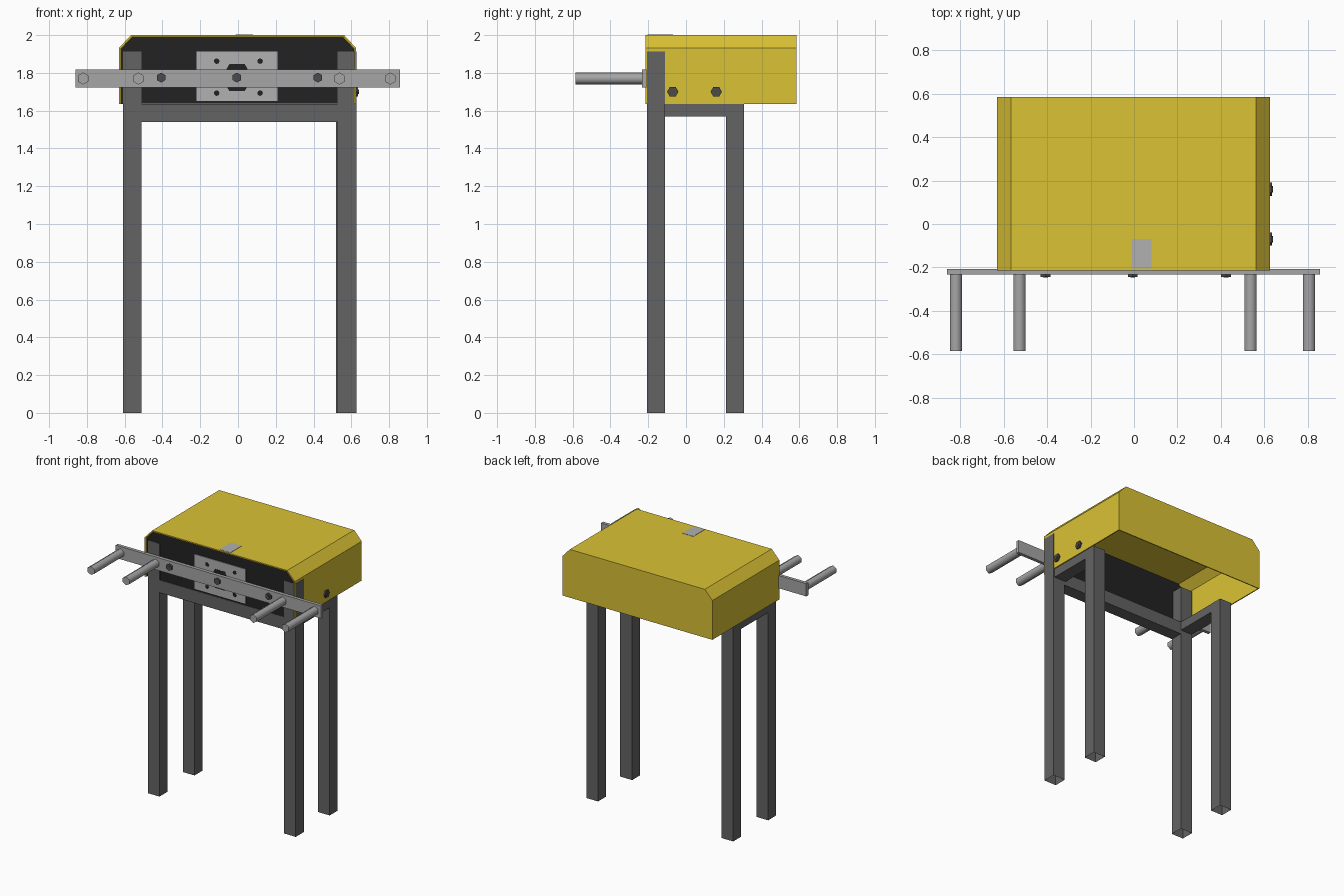
import bpy, bmesh, math
from mathutils import Matrix, Vector

if "Cube" in bpy.data.objects:
    bpy.data.objects.remove(bpy.data.objects["Cube"])


def material(name, r, g, b):
    m = bpy.data.materials.new(name)
    m.diffuse_color = (r, g, b, 1)
    m.use_nodes = True
    m.node_tree.nodes["Principled BSDF"].inputs["Base Color"].default_value = m.diffuse_color
    return m


YELLOW = material("yellow paint", 0.70, 0.54, 0.035)
FRAME = material("dark grey steel", 0.125, 0.125, 0.128)
BLACK = material("black panel", 0.016, 0.016, 0.017)
SILVER = material("silver steel", 0.38, 0.38, 0.38)
PLATE = material("light grey plate", 0.44, 0.44, 0.44)
BOLT = material("bolt steel", 0.07, 0.07, 0.07)


def finish(bm, name, mat):
    me = bpy.data.meshes.new(name)
    bm.to_mesh(me)
    bm.free()
    me.materials.append(mat)
    ob = bpy.data.objects.new(name, me)
    bpy.context.collection.objects.link(ob)
    return ob


def box(name, x, y, z, mat, open_bottom=False):
    """Box from (min, max) ranges on each axis."""
    bm = bmesh.new()
    bmesh.ops.create_cube(bm, size=1)
    for v in bm.verts:
        v.co = Vector([r[0] if c < 0 else r[1] for c, r in zip(v.co, (x, y, z))])
    if open_bottom:
        low = [f for f in bm.faces if f.normal.z < -0.9]
        bmesh.ops.delete(bm, geom=low, context='FACES_ONLY')
    return finish(bm, name, mat)


def rod(name, centre, axis, radius, length, mat, sides=6, turn=0.0, smooth=False):
    """Prism along the given axis, centred on a point."""
    bm = bmesh.new()
    bmesh.ops.create_cone(bm, cap_ends=True, segments=sides, radius1=radius,
                          radius2=radius, depth=length)
    tilt = Matrix.Rotation(math.pi / 2, 4, 'X' if axis == 'Y' else 'Y')
    bmesh.ops.transform(bm, verts=bm.verts,
                        matrix=Matrix.Translation(centre) @ tilt @ Matrix.Rotation(turn, 4, 'Z'))
    if smooth:
        for f in bm.faces:
            f.smooth = len(f.verts) == 4
        for e in bm.edges:
            e.smooth = all(f.smooth for f in e.link_faces)
    return finish(bm, name, mat)


def hood():
    """Chamfered shell, open at the front and underneath."""
    x0, x1, y0, y1 = -0.63, 0.625, -0.215, 0.585
    prof = [(x0, 1.635), (x0, 1.932), (x0 + 0.063, 2.0),
            (x1 - 0.063, 2.0), (x1, 1.932), (x1, 1.635)]
    bm = bmesh.new()
    front = [bm.verts.new((x, y0, z)) for x, z in prof]
    back = [bm.verts.new((x, y1, z)) for x, z in prof]
    for i in range(5):
        bm.faces.new((front[i], back[i], back[i + 1], front[i + 1]))
    bm.faces.new(back[::-1])
    bm.normal_update()
    # top face must look upwards
    if max(bm.faces, key=lambda f: abs(f.normal.z)).normal.z < 0:
        bmesh.ops.reverse_faces(bm, faces=bm.faces)
    # back face must look backwards
    for f in list(bm.faces):
        f.normal_update()
        if f.normal.y < -0.9:
            f.normal_flip()
    ob = finish(bm, "hood", YELLOW)
    mod = ob.modifiers.new("thickness", 'SOLIDIFY')
    mod.thickness = 0.01
    mod.offset = -1


def front_panel():
    """Chamfered black panel filling the front of the hood."""
    prof = [(-0.619, 1.637), (-0.619, 1.928), (-0.562, 1.989),
            (0.557, 1.989), (0.614, 1.928), (0.614, 1.637)]
    bm = bmesh.new()
    face = bm.faces.new([bm.verts.new((x, -0.203, z)) for x, z in prof])
    ext = bmesh.ops.extrude_face_region(bm, geom=[face])
    bmesh.ops.translate(bm, vec=(0, 0.01, 0),
                        verts=[g for g in ext['geom'] if isinstance(g, bmesh.types.BMVert)])
    bmesh.ops.recalc_face_normals(bm, faces=bm.faces)
    finish(bm, "front_panel", BLACK)


hood()
front_panel()

# Legs, side beams and front crossbar
for side, fx, bx in (("left", (-0.61, -0.512), (-0.61, -0.512)),
                     ("right", (0.527, 0.627), (0.52, 0.618))):
    box(side + "_front_leg", fx, (-0.206, -0.11), (0, 1.912), FRAME, True)
    box(side + "_back_leg", bx, (0.212, 0.308), (0, 1.635), FRAME, True)
    box(side + "_side_beam", bx, (-0.11, 0.212), (1.57, 1.634), FRAME)
box("front_crossbar", (-0.512, 0.527), (-0.205, -0.11), (1.541, 1.636), FRAME)

# Mounting plate with dark openings
box("mounting_plate", (-0.22, 0.21), (-0.208, -0.2), (1.65, 1.912), PLATE)
rod("plate_opening", (-0.005, -0.208, 1.775), 'Y', 0.082, 0.003, BLACK, 6, math.pi / 6)
for x in (-0.113, 0.117):
    for z in (1.693, 1.862):
        rod("plate_hole", (x, -0.208, z), 'Y', 0.015, 0.003, BLACK, 8)

# Handle bar, pegs and its bolts
box("handle_bar", (-0.86, 0.857), (-0.233, -0.208), (1.722, 1.818), SILVER)
for x in (-0.82, -0.527, 0.537, 0.806):
    rod("peg", (x, -0.409, 1.77), 'Y', 0.032, 0.352, SILVER, smooth=True)
for x in (-0.407, -0.006, 0.423):
    rod("bar_bolt", (x, -0.238, 1.775), 'Y', 0.026, 0.014, BOLT)
    rod("bar_bolt_tip", (x, -0.2445, 1.775), 'Y', 0.013, 0.005, BOLT)

# Bolts on the right side of the hood
for y in (-0.07, 0.16):
    rod("side_bolt", (0.629, y, 1.70), 'X', 0.03, 0.014, BOLT)
    rod("side_bolt_tip", (0.6375, y, 1.70), 'X', 0.015, 0.005, BOLT)

# Small grey plate on top of the hood
box("top_plate", (-0.012, 0.08), (-0.205, -0.07), (1.997, 2.002), PLATE)
